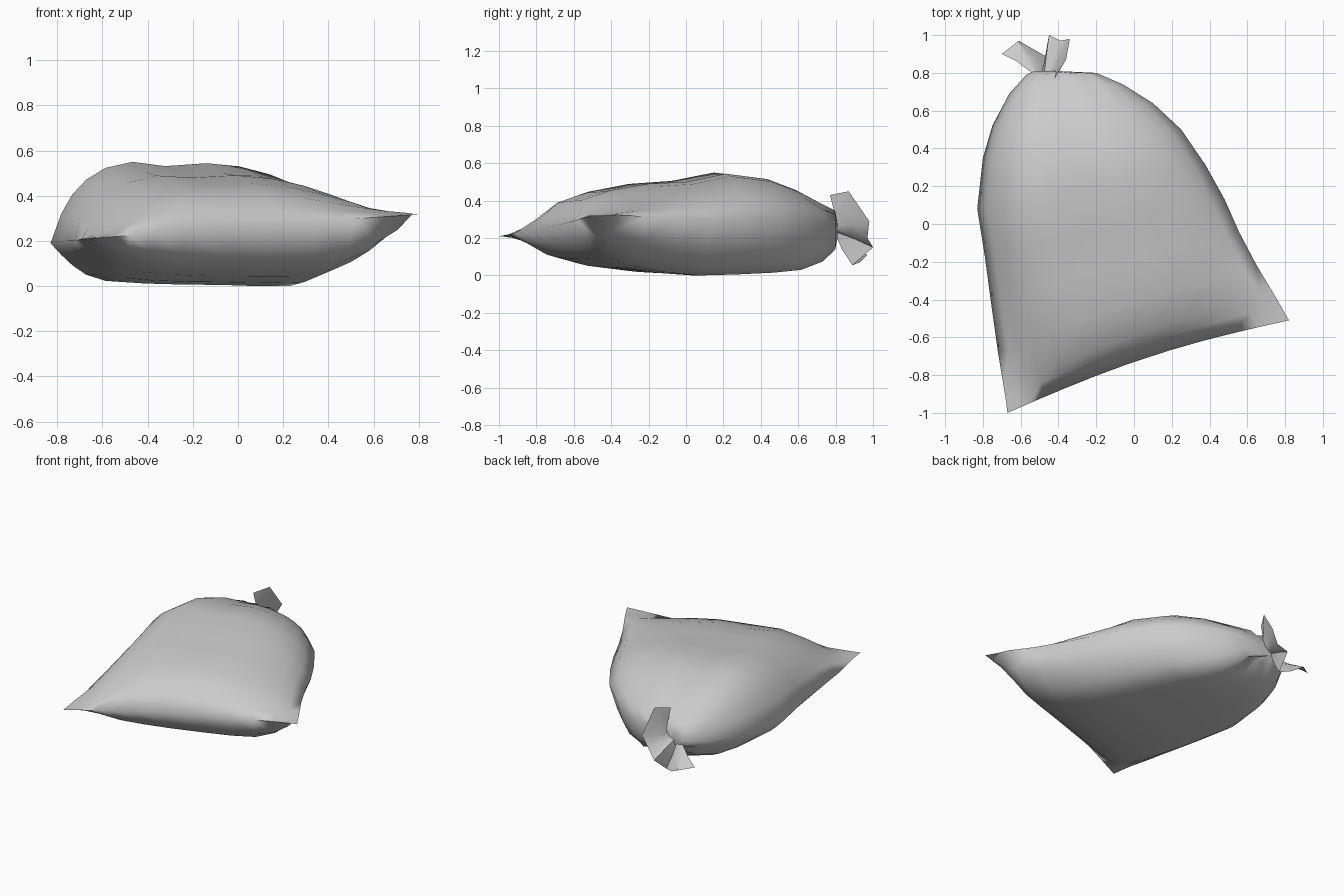
import bpy, bmesh
from math import sin, pi, radians
from mathutils import Vector

cube = bpy.data.objects.get("Cube")
if cube:
    bpy.data.objects.remove(cube, do_unlink=True)

cloth = bpy.data.materials.new("grey cloth")
cloth.use_nodes = True
grey = (0.6, 0.6, 0.6, 1)
cloth.diffuse_color = grey
cloth.node_tree.nodes["Principled BSDF"].inputs["Base Color"].default_value = grey


def finish(bm, name, angle):
    """Turn a bmesh into a smooth-shaded object."""
    bmesh.ops.recalc_face_normals(bm, faces=bm.faces)
    mesh = bpy.data.meshes.new(name)
    bm.to_mesh(mesh)
    bm.free()
    mesh.materials.append(cloth)
    obj = bpy.data.objects.new(name, mesh)
    bpy.context.collection.objects.link(obj)
    bpy.ops.object.select_all(action="DESELECT")
    obj.select_set(True)
    bpy.context.view_layer.objects.active = obj
    bpy.ops.object.shade_smooth_by_angle(angle=radians(angle))


def skin(bm, first, second):
    """Join two rows of vertices with quads, skipping shared corners."""
    for i in range(len(first) - 1):
        corners = []
        for v in (first[i], first[i + 1], second[i + 1], second[i]):
            if v not in corners:
                corners.append(v)
        bm.faces.new(corners)


# Sack: rows from the hem to the neck
# right seam x, y, z; left seam x, y, z; crown height, belly height
ROWS = [
    (-.67, -1, .21, .82, -.51, .32, .26, .26),
    (-.68, -.92, .21, .775, -.43, .32, .36, .13),
    (-.69, -.86, .21, .74, -.37, .325, .42, .08),
    (-.72, -.68, .2, .65, -.22, .315, .47, .035),
    (-.755, -.43, .2, .555, -.04, .31, .5, .01),
    (-.79, -.17, .2, .48, .13, .3, .505, 0),
    (-.83, .08, .19, .38, .31, .3, .55, .005),
    (-.8, .35, .2, .25, .5, .3, .52, .015),
    (-.75, .52, .21, .1, .64, .3, .46, .03),
    (-.66, .69, .22, -.06, .74, .29, .385, .08),
    (-.57, .79, .23, -.2, .8, .28, .34, .15),
    (-.53, .81, .23, -.41, .81, .25, .28, .2),
]
# Across each row: position, rise of the top, drop of the underside,
# flattening near the hem corners
ACROSS = [
    (0, 0, 0, 0), (.04, .36, .3, .9), (.08, .59, .55, .8), (.13, .77, .77, .6),
    (.2, .92, .91, .4), (.3, 1, .95, .2), (.42, .94, .97, .1),
    (.57, .98, .98, .1), (.69, .93, 1, .2), (.8, .8, 1, .4),
    (.89, .6, .82, .6), (.95, .36, .5, .75), (1, 0, 0, 0),
]
FLATTEN = {1: 1, 2: .9, 3: .5, 4: .2}

bm = bmesh.new()
top_rows, under_rows = [], []
for r, (rx, ry, rz, lx, ly, lz, crown, belly) in enumerate(ROWS):
    right, left = Vector((rx, ry, rz)), Vector((lx, ly, lz))
    top, under = [], []
    for i, (u, rise, drop, flat) in enumerate(ACROSS):
        p = right.lerp(left, u)
        p.y += .05 * sin(pi * u) * max(0, 1 - r / 5)
        if r == 0 or u in (0, 1):
            seam = bm.verts.new(p)
            top.append(seam)
            under.append(seam)
            continue
        # gathered pleats fade in towards the neck
        pleat = (-1) ** i * {9: .006, 10: .012}.get(r, 0)
        flat *= FLATTEN.get(r, 0)
        high = p.z + (crown - p.z) * rise * (1 - flat) + pleat
        low = p.z - (p.z - belly) * drop * (1 - .35 * flat) + pleat
        top.append(bm.verts.new((p.x, p.y, high)))
        under.append(bm.verts.new((p.x, p.y, low)))
    top_rows.append(top)
    under_rows.append(under)
for rows in (top_rows, under_rows):
    for a, b in zip(rows, rows[1:]):
        skin(bm, a, b)
skin(bm, top_rows[-1], under_rows[-1])
finish(bm, "sack_body", 105)

# Frill: open crumpled fan of cloth beyond the tied neck
RIM = [
    (-.42, .77, .43), (-.36, .87, .45), (-.34, .98, .29), (-.39, .97, .2),
    (-.45, 1, .15), (-.47, .89, .055), (-.54, .93, .07), (-.61, .97, .11),
    (-.7, .9, .13),
]
NECK_LEFT, NECK_RIGHT = Vector((-.41, .79, .27)), Vector((-.54, .8, .2))
bm = bmesh.new()
neck, middle, rim = [], [], []
for i, point in enumerate(RIM):
    base = NECK_LEFT.lerp(NECK_RIGHT, i / (len(RIM) - 1))
    tip = Vector(point)
    fold = base.lerp(tip, .5)
    fold.y += .01 * (-1) ** i
    neck.append(bm.verts.new(base))
    middle.append(bm.verts.new(fold))
    rim.append(bm.verts.new(tip))
skin(bm, neck, middle)
skin(bm, middle, rim)
finish(bm, "neck_frill", 40)
